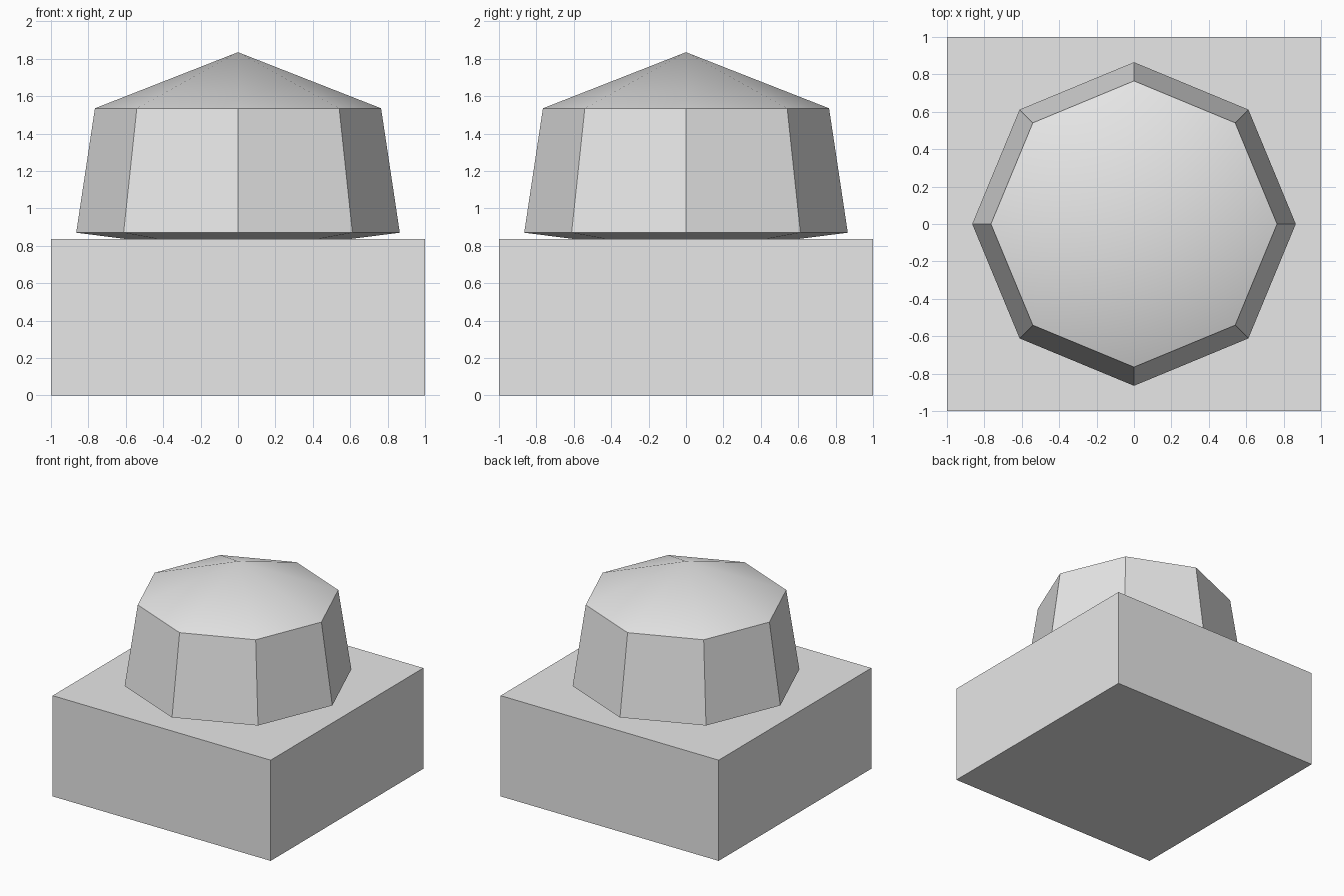
import bpy
import bmesh
import math

cube = bpy.data.objects.get("Cube")
if cube:
    bpy.data.objects.remove(cube, do_unlink=True)

BASE_TOP = 0.835
SIDES = 8

# Single plain grey
grey = bpy.data.materials.new("plain_grey")
grey.use_nodes = True
colour = (0.8, 0.8, 0.8, 1.0)
grey.diffuse_color = colour
grey.node_tree.nodes["Principled BSDF"].inputs["Base Color"].default_value = colour


def add_object(name, bm):
    bmesh.ops.recalc_face_normals(bm, faces=bm.faces)
    mesh = bpy.data.meshes.new(name)
    bm.to_mesh(mesh)
    bm.free()
    mesh.materials.append(grey)
    obj = bpy.data.objects.new(name, mesh)
    bpy.context.collection.objects.link(obj)
    return obj


# Square base block
bm = bmesh.new()
bmesh.ops.create_cube(bm, size=1)
bmesh.ops.scale(bm, vec=(2, 2, BASE_TOP), verts=bm.verts)
bmesh.ops.translate(bm, vec=(0, 0, BASE_TOP / 2), verts=bm.verts)
add_object("base_block", bm)

# Tapered eight-sided knob with shallow cones above and below
bm = bmesh.new()


def ring(radius, z):
    angles = [math.tau * i / SIDES for i in range(SIDES)]
    return [bm.verts.new((radius * math.cos(a), radius * math.sin(a), z)) for a in angles]


lower, upper = ring(0.865, 0.87), ring(0.765, 1.535)
tip = bm.verts.new((0, 0, 1.835))
underside = bm.verts.new((0, 0, 0.76))
for i in range(SIDES):
    j = (i + 1) % SIDES
    bm.faces.new((lower[i], lower[j], upper[j], upper[i]))
    bm.faces.new((upper[i], upper[j], tip))
    bm.faces.new((lower[j], lower[i], underside))
knob = add_object("knob", bm)

# Smooth the shallow cones, keep the side edges crisp
bpy.ops.object.select_all(action="DESELECT")
knob.select_set(True)
bpy.context.view_layer.objects.active = knob
bpy.ops.object.shade_smooth_by_angle(angle=math.radians(30))
